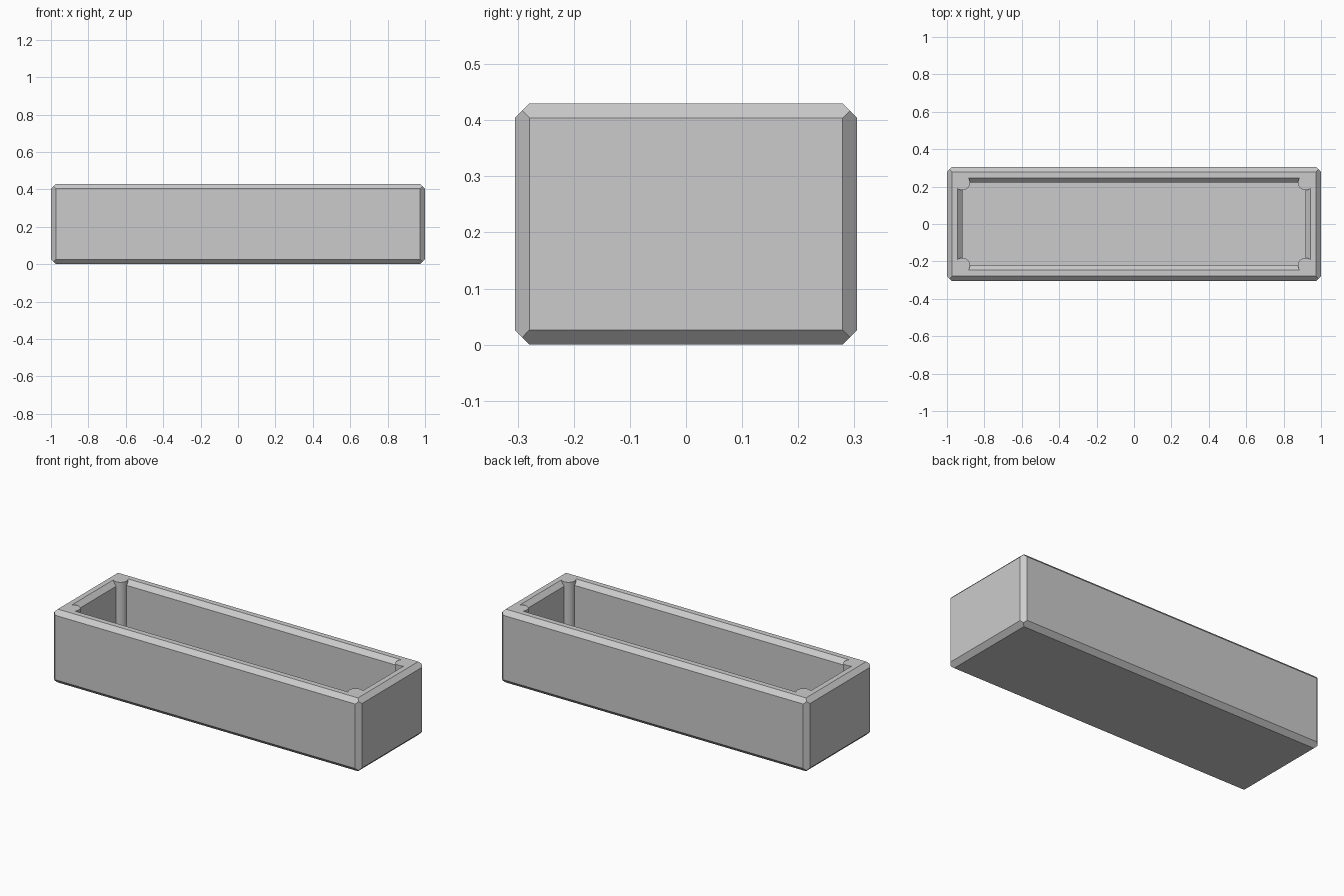
import bpy, bmesh, math
from mathutils import Matrix

if "Cube" in bpy.data.objects:
    bpy.data.objects.remove(bpy.data.objects["Cube"])

HX, HY, H = 1.0, 0.305, 0.43      # outer half sizes and height
C = 0.026                         # chamfer width
IX, IY, FLOOR = 0.917, 0.221, 0.085   # cavity half sizes and floor level
POST_R = 0.04

grey = bpy.data.materials.new("light grey")
grey.diffuse_color = (0.6, 0.6, 0.6, 1)
grey.use_nodes = True
grey.node_tree.nodes["Principled BSDF"].inputs["Base Color"].default_value = grey.diffuse_color


def finish(name, bm):
    bmesh.ops.recalc_face_normals(bm, faces=bm.faces)
    mesh = bpy.data.meshes.new(name)
    bm.to_mesh(mesh)
    bm.free()
    mesh.materials.append(grey)
    ob = bpy.data.objects.new(name, mesh)
    bpy.context.collection.objects.link(ob)
    return ob


def subtract(ob, cutter):
    mod = ob.modifiers.new("cut", 'BOOLEAN')
    mod.operation, mod.solver, mod.object = 'DIFFERENCE', 'EXACT', cutter
    bpy.context.view_layer.objects.active = ob
    bpy.ops.object.modifier_apply(modifier=mod.name)
    bpy.data.objects.remove(cutter)


# Outer block with every edge chamfered and pointed corners
bm = bmesh.new()
for sx in (-1, 1):
    for sy in (-1, 1):
        for sz in (-1, 1):
            for dx, dy, dz in ((0, C, C), (C, 0, C), (C, C, 0), (C / 2, C / 2, C / 2)):
                bm.verts.new((sx * (HX - dx), sy * (HY - dy), H / 2 + sz * (H / 2 - dz)))
bmesh.ops.convex_hull(bm, input=bm.verts)
bmesh.ops.dissolve_limit(bm, angle_limit=0.02, verts=bm.verts, edges=bm.edges)
tray = finish("tray", bm)

# Cavity with a flared rim, carried on above the top
bm = bmesh.new()
rings = []
for z, grow in ((FLOOR, 0), (H - C, 0), (H + C, 2 * C)):
    x, y = IX + grow, IY + grow
    rings.append([bm.verts.new(p) for p in ((-x, -y, z), (x, -y, z), (x, y, z), (-x, y, z))])
for lo, hi in zip(rings, rings[1:]):
    for i in range(4):
        j = (i + 1) % 4
        bm.faces.new((lo[i], lo[j], hi[j], hi[i]))
bm.faces.new(rings[0][::-1])
bm.faces.new(rings[-1])
cavity = finish("cavity_cutter", bm)

# Round corner posts are kept out of the cavity, so they end flush with the rim
bm = bmesh.new()
for sx in (-1, 1):
    for sy in (-1, 1):
        bmesh.ops.create_cone(bm, cap_ends=True, segments=48, radius1=POST_R, radius2=POST_R,
                              depth=1, matrix=Matrix.Translation((sx * IX, sy * IY, 0.3)))
posts = finish("corner_posts", bm)

subtract(cavity, posts)
subtract(tray, cavity)

# Smooth only the round posts
bpy.ops.object.select_all(action='DESELECT')
tray.select_set(True)
bpy.context.view_layer.objects.active = tray
bpy.ops.object.shade_smooth_by_angle(angle=math.radians(20))
